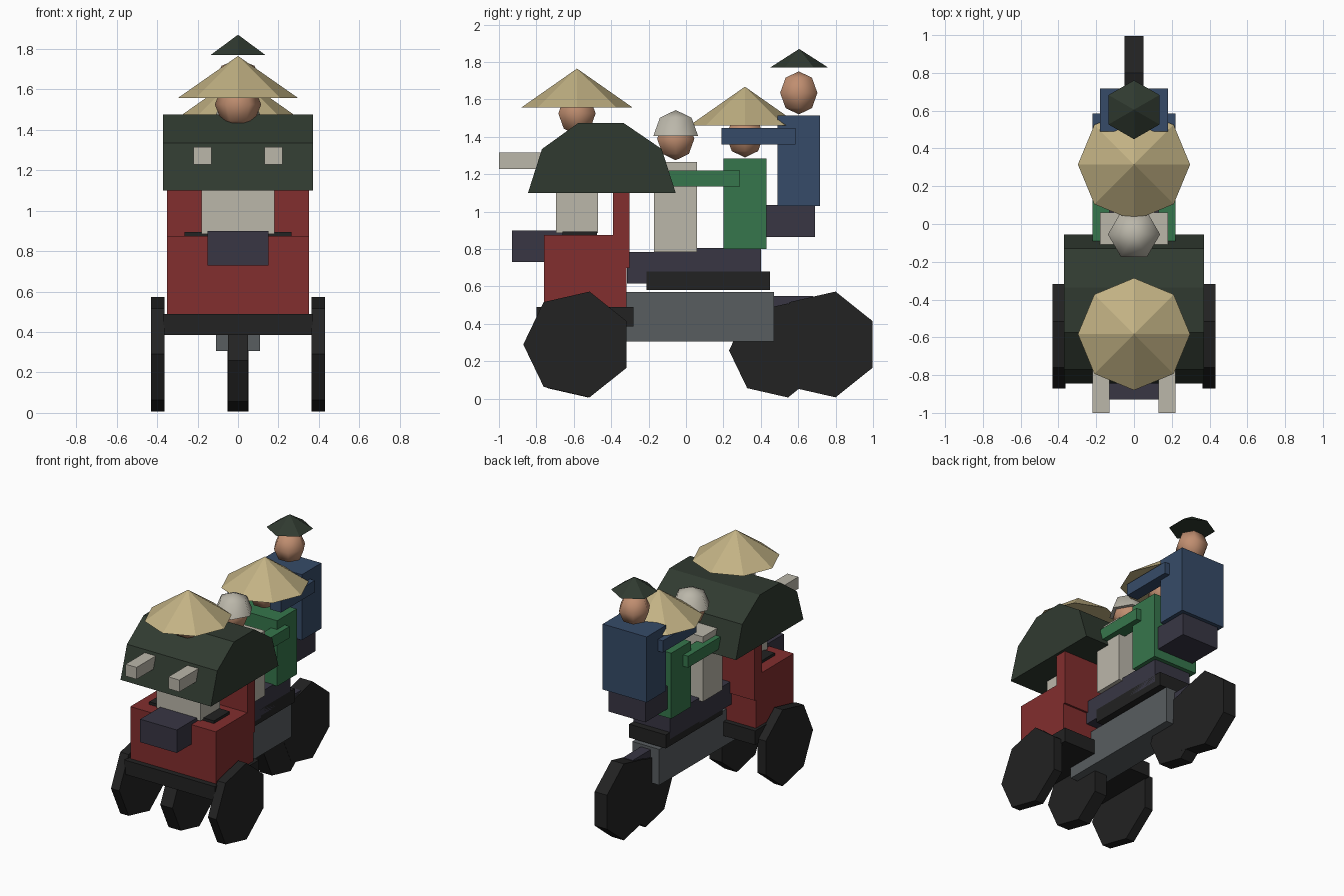
import bpy, bmesh, math
from math import sin, cos, pi

if "Cube" in bpy.data.objects:
    bpy.data.objects.remove(bpy.data.objects["Cube"])


def material(name, r, g, b):
    def lin(c):
        c /= 255
        return c / 12.92 if c <= 0.04045 else ((c + 0.055) / 1.055) ** 2.4
    m = bpy.data.materials.new(name)
    m.diffuse_color = (lin(r), lin(g), lin(b), 1)
    m.use_nodes = True
    m.node_tree.nodes["Principled BSDF"].inputs["Base Color"].default_value = m.diffuse_color
    return m


RED = material("red paint", 130, 46, 46)
BLACK = material("black rubber", 34, 34, 34)
GREY = material("grey metal", 88, 93, 96)
NAVY = material("navy trousers", 56, 54, 68)
CREAM = material("cream shirt", 187, 183, 170)
GREEN = material("green shirt", 54, 118, 76)
BLUE = material("blue shirt", 54, 75, 104)
OLIVE = material("dark green canvas", 48, 58, 48)
STRAW = material("straw", 194, 178, 132)
SKIN = material("skin", 192, 142, 112)


def finish(name, bm, mat, smooth=False):
    bmesh.ops.recalc_face_normals(bm, faces=bm.faces[:])
    me = bpy.data.meshes.new(name)
    bm.to_mesh(me)
    bm.free()
    me.materials.append(mat)
    ob = bpy.data.objects.new(name, me)
    bpy.context.collection.objects.link(ob)
    if smooth:
        bpy.ops.object.select_all(action='DESELECT')
        ob.select_set(True)
        bpy.context.view_layer.objects.active = ob
        bpy.ops.object.shade_smooth_by_angle(angle=math.radians(65))
    return ob


def prism(name, mat, pts, x0, x1):
    """Side profile of (y, z) points extruded along x."""
    bm = bmesh.new()
    a = [bm.verts.new((x0, y, z)) for y, z in pts]
    b = [bm.verts.new((x1, y, z)) for y, z in pts]
    bm.faces.new(a)
    bm.faces.new(b)
    n = len(pts)
    for i in range(n):
        j = (i + 1) % n
        bm.faces.new((a[i], a[j], b[j], b[i]))
    return finish(name, bm, mat)


def box(name, mat, x, y, z):
    return prism(name, mat, [(y[0], z[0]), (y[1], z[0]), (y[1], z[1]), (y[0], z[1])], *x)


def wheel(name, x, y, r, half):
    pts = [(y - r * cos(2 * pi * i / 7), r + r * sin(2 * pi * i / 7)) for i in range(7)]
    return prism(name, BLACK, pts, x - half, x + half)


def lathe(name, mat, profile, sides, y, phase=0.0, smooth=False):
    """Turn (radius, z) points around a vertical axis at (0, y)."""
    bm = bmesh.new()
    rings = []
    for r, z in profile:
        if r < 1e-5:
            rings.append([bm.verts.new((0, y, z))] * sides)
        else:
            rings.append([bm.verts.new((r * cos(phase + 2 * pi * i / sides),
                                        y + r * sin(phase + 2 * pi * i / sides), z))
                          for i in range(sides)])
    for lo, hi in zip(rings, rings[1:]):
        for i in range(sides):
            j = (i + 1) % sides
            quad = list(dict.fromkeys((lo[i], lo[j], hi[j], hi[i])))
            bm.faces.new(quad)
    if profile[0][0] > 1e-5:
        bm.faces.new(rings[0])
    return finish(name, bm, mat, smooth)


def dome(r, z, first):
    return [(r * cos(a * pi / 4), z + r * sin(a * pi / 4)) for a in range(first, 3)]


def cone_hat(name, mat, y, z, r, h, sides):
    lathe(name, mat, [(r, z), (0, z + h)], sides, y, pi / 2)


def rider(name, shirt, y, z, head_y, head_z, leg_front, leg_z, arms=None):
    """Torso, legs, head and optional forward arms."""
    box(name + "_torso", shirt, (-.18, .18), y, z)
    box(name + "_legs", NAVY, (-.15, .15), (leg_front, leg_front + .37), leg_z)
    lathe(name + "_head", SKIN, dome(.115, head_z, -2), 6, head_y, 0, True)
    if arms:
        for side, s in (("left", -1), ("right", 1)):
            box(f"{name}_{side}_arm", shirt, sorted((s * .13, s * .22)), arms[0], arms[1])


# Wheels
for side, s in (("left", -1), ("right", 1)):
    wheel(side + "_cart_wheel", s * .397, -.58, .29, .034)
wheel("front_centre_wheel", 0, -.58, .258, .05)
wheel("inner_rear_wheel", 0, .488, .258, .05)
wheel("rear_wheel", 0, .735, .29, .051)

# Chassis
box("main_frame", GREY, (-.11, .11), (-.53, .47), (.305, .57))
box("cart_axle_beam", BLACK, (-.37, .37), (-.80, -.28), (.385, .49))
box("rear_strut", NAVY, (-.04, .04), (.25, .68), (.46, .55))
box("long_saddle", BLACK, (-.15, .15), (-.21, .45), (.58, .68))

# Passenger cabin
box("cabin_body", RED, (-.35, .35), (-.76, -.317), (.49, .875))
box("cabin_backrest", RED, (-.35, .35), (-.39, -.303), (.70, 1.22))
box("cabin_cushion", BLACK, (-.265, .265), (-.66, -.475), (.85, .895))
prism("canopy", OLIVE, [(-.845, 1.10), (-.77, 1.335), (-.575, 1.475),
                        (-.335, 1.475), (-.13, 1.335), (-.055, 1.10)], -.37, .37)

# Riders, front to back
rider("passenger", CREAM, (-.695, -.47), (.885, 1.38), -.583, 1.525, -.93, (.73, .90),
      ((-1.0, -.60), (1.227, 1.315)))
rider("second_rider", CREAM, (-.17, .06), (.785, 1.265), -.055, 1.39, -.315, (.615, .785))
rider("third_rider", GREEN, (.20, .43), (.80, 1.285), .315, 1.405, .03, (.63, .805),
      ((-.09, .29), (1.135, 1.22)))
rider("rear_rider", BLUE, (.49, .717), (1.03, 1.515), .603, 1.635, .32, (.865, 1.035),
      ((.19, .585), (1.36, 1.447)))

# Headgear
cone_hat("passenger_hat", STRAW, -.583, 1.557, .297, .208, 8)
cone_hat("third_rider_hat", STRAW, .315, 1.46, .297, .208, 8)
cone_hat("rear_rider_hat", OLIVE, .605, 1.77, .156, .10, 6)
lathe("second_rider_helmet", CREAM, dome(.138, 1.405, 0), 6, -.055, 0, True)
